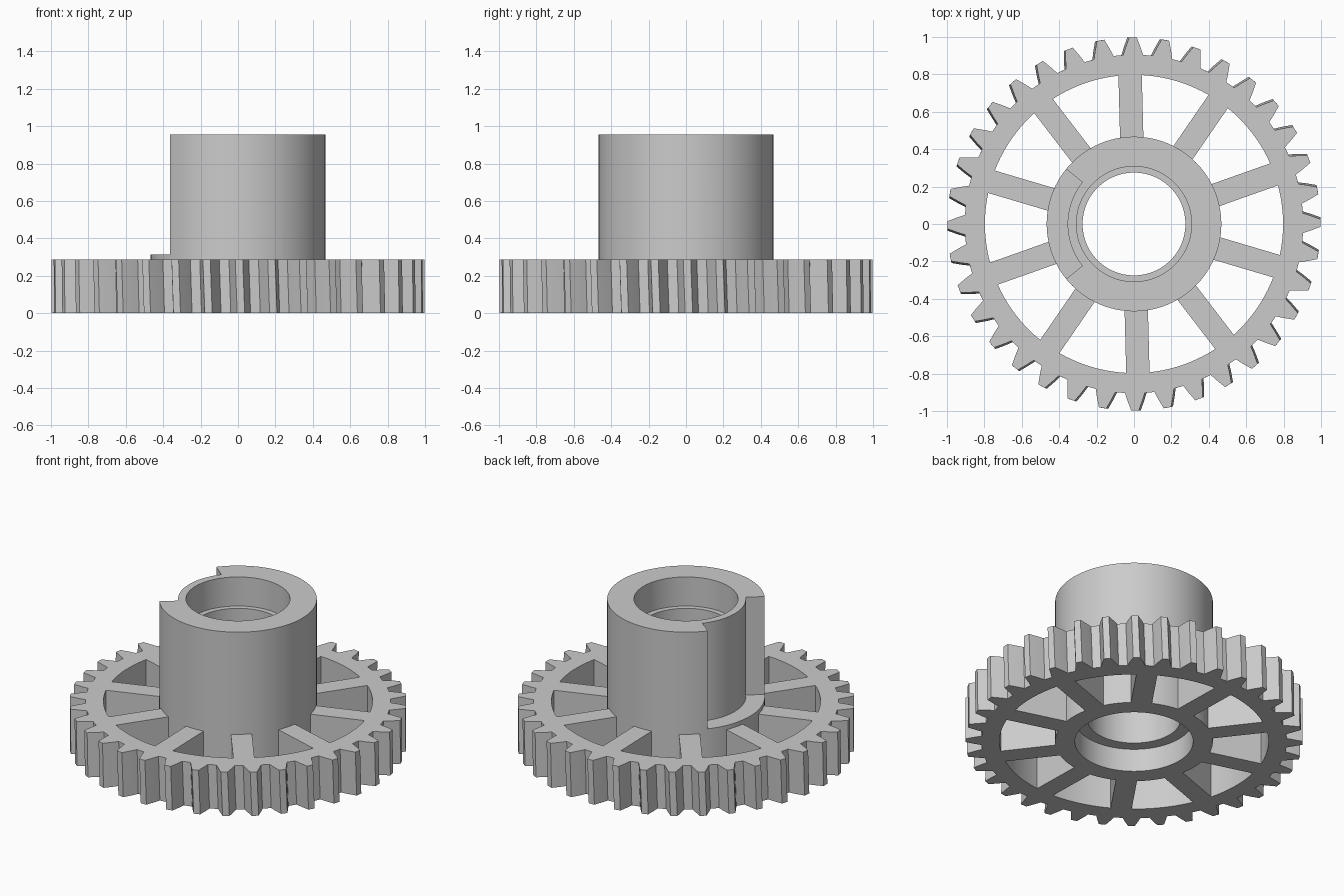
import bpy, bmesh, math
from math import sin, cos, pi, radians, asin

if "Cube" in bpy.data.objects:
    bpy.data.objects.remove(bpy.data.objects["Cube"])

TEETH, SPOKES = 36, 10
THICK, HUB_R, HUB_TOP = 0.287, 0.467, 0.955

grey = bpy.data.materials.new("light grey")
grey.diffuse_color = (0.6, 0.6, 0.6, 1)
grey.use_nodes = True
grey.node_tree.nodes["Principled BSDF"].inputs["Base Color"].default_value = grey.diffuse_color


def polar(r, a):
    return (r * cos(a), r * sin(a))


def arc(r, a0, a1, n):
    return [polar(r, a0 + (a1 - a0) * i / n) for i in range(n + 1)]


def prism(name, outline, z0, z1):
    """Closed outline extruded from z0 to z1."""
    bm = bmesh.new()
    face = bm.faces.new([bm.verts.new((x, y, z0)) for x, y in outline])
    top = bmesh.ops.extrude_face_region(bm, geom=[face])["geom"]
    bmesh.ops.translate(bm, vec=(0, 0, z1 - z0),
                        verts=[v for v in top if isinstance(v, bmesh.types.BMVert)])
    bmesh.ops.recalc_face_normals(bm, faces=bm.faces)
    mesh = bpy.data.meshes.new(name)
    bm.to_mesh(mesh)
    bm.free()
    mesh.materials.append(grey)
    obj = bpy.data.objects.new(name, mesh)
    bpy.context.collection.objects.link(obj)
    return obj


def cylinder(name, r, z0, z1):
    return prism(name, arc(r, 0, 2 * pi, 96)[:-1], z0, z1)


def combine(target, tool, operation):
    mod = target.modifiers.new(operation.lower(), 'BOOLEAN')
    mod.operation, mod.object, mod.solver = operation, tool, 'EXACT'
    bpy.context.view_layer.objects.active = target
    bpy.ops.object.modifier_apply(modifier=mod.name)
    bpy.data.objects.remove(tool)


# toothed disc: one tooth flank repeated around the edge
tooth = [(-0.053, 0.905), (-0.040, 0.945), (-0.020, 0.998),
         (0.020, 0.998), (0.040, 0.945), (0.053, 0.905)]
outline = []
for i in range(TEETH):
    a = radians(0.3) + 2 * pi * i / TEETH
    outline += [polar(r, a + w / r) for w, r in tooth]
wheel = prism("gear_wheel", outline, 0, THICK)

# teeth lean slightly around the axis from top to bottom
for v in wheel.data.vertices:
    if v.co.z < 0.01:
        x, y, t = v.co.x, v.co.y, radians(0.6)
        v.co.x, v.co.y = x * cos(t) - y * sin(t), x * sin(t) + y * cos(t)

# windows between parallel-sided spokes
half, r_in, r_out = 0.0625, 0.43, 0.797
for i in range(SPOKES):
    a0 = radians(19.5) + 2 * pi * i / SPOKES
    a1 = a0 + 2 * pi / SPOKES
    d_in, d_out = asin(half / r_in), asin(half / r_out)
    shape = arc(r_out, a0 + d_out, a1 - d_out, 10) + arc(r_in, a1 - d_in, a0 + d_in, 6)
    combine(wheel, prism("window_cutter", shape, -0.1, 0.5), 'DIFFERENCE')

# hub sleeve
combine(wheel, cylinder("hub", HUB_R, 0, HUB_TOP), 'UNION')

# stepped bore: lower recess, through hole, upper recess
for r, z0, z1 in ((0.35, -0.1, 0.15), (0.275, -0.2, 1.2), (0.308, 0.765, 1.1)):
    combine(wheel, cylinder("bore_cutter", r, z0, z1), 'DIFFERENCE')

# notch down one side of the hub
h = radians(39)
notch = arc(0.355, pi - h, pi + h, 24) + arc(0.6, pi + h, pi - h, 24)
combine(wheel, prism("notch_cutter", notch, 0.315, 1.1), 'DIFFERENCE')

# keep sharp edges, smooth the round walls
wheel.select_set(True)
bpy.context.view_layer.objects.active = wheel
bpy.ops.object.shade_smooth_by_angle(angle=radians(20))
